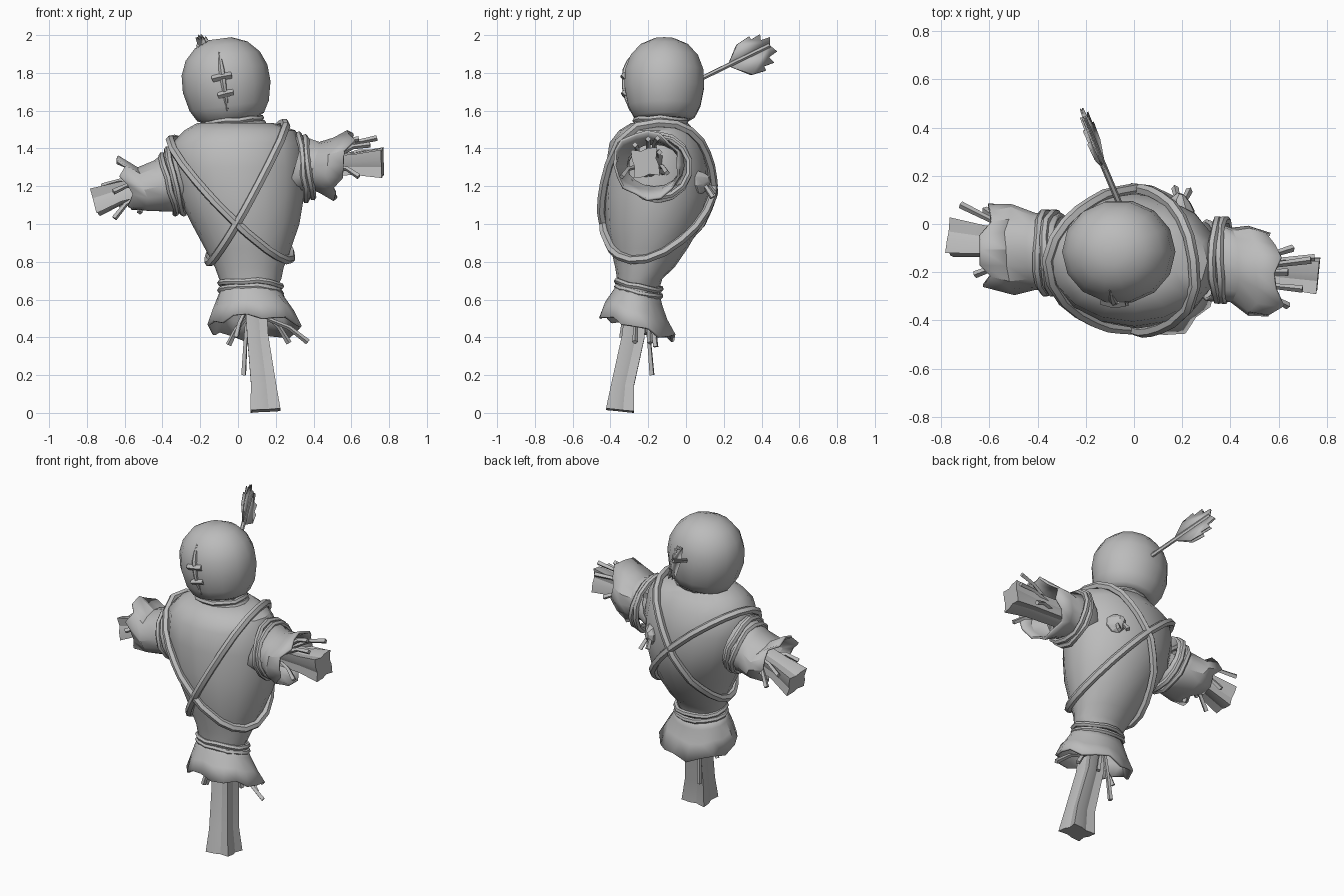
import bpy, bmesh, math, random
from mathutils import Vector
from mathutils.bvhtree import BVHTree

random.seed(11)
if "Cube" in bpy.data.objects:
    bpy.data.objects.remove(bpy.data.objects["Cube"])

grey = bpy.data.materials.new("plain grey")
grey.use_nodes = True
grey.diffuse_color = (0.5, 0.5, 0.5, 1)
grey.node_tree.nodes["Principled BSDF"].inputs["Base Color"].default_value = (0.5, 0.5, 0.5, 1)


def finish(ob, angle=40):
    ob.data.materials.append(grey)
    bpy.ops.object.select_all(action='DESELECT')
    ob.select_set(True)
    bpy.context.view_layer.objects.active = ob
    if ob.type == 'CURVE':
        bpy.ops.object.convert(target='MESH')
        ob = bpy.context.object
    bpy.ops.object.shade_smooth_by_angle(angle=math.radians(angle))
    return ob


def add_mesh(name, verts, faces):
    me = bpy.data.meshes.new(name)
    me.from_pydata(verts, [], faces)
    ob = bpy.data.objects.new(name, me)
    bpy.context.collection.objects.link(ob)
    return ob


def loft(name, rings, n=16, normal=(0, 0, 1), ragged=0, square=False, shell=0, angle=40):
    """Rings are (x, y, z, radius_a, radius_b), all facing along normal."""
    q = Vector((0, 0, 1)).rotation_difference(Vector(normal))
    verts, faces = [], []
    for k, (x, y, z, ra, rb) in enumerate(rings):
        fray = ragged * (k / (len(rings) - 1)) ** 2
        for i in range(n):
            a = math.tau * i / n + (math.pi / 4 if square else 0)
            s = 1 + fray * random.uniform(-1, 1)
            if square:
                s = 1 / max(abs(math.cos(a)), abs(math.sin(a)))
                s *= 0.84 if i % 3 == 2 else 1
            lift = fray * (0.22 * math.sin(2.1 * i) + 0.12 * random.uniform(-1, 1))
            off = Vector((ra * s * math.cos(a), rb * s * math.sin(a), lift))
            verts.append(Vector((x, y, z)) + q @ off)
    for k in range(len(rings) - 1):
        for i in range(n):
            j = (i + 1) % n
            faces.append((k*n + i, k*n + j, k*n + n + j, k*n + n + i))
    if not shell:
        faces.append(tuple(reversed(range(n))))
        faces.append(tuple(range(len(verts) - n, len(verts))))
    ob = add_mesh(name, verts, faces)
    bm = bmesh.new()
    bm.from_mesh(ob.data)
    bmesh.ops.recalc_face_normals(bm, faces=bm.faces)
    bm.to_mesh(ob.data)
    bm.free()
    if shell:
        mod = ob.modifiers.new("cloth", 'SOLIDIFY')
        mod.thickness = shell
        mod.offset = -1
    return finish(ob, angle)


def tube(name, pts, r, closed=False, radii=None, res=1):
    cu = bpy.data.curves.new(name, 'CURVE')
    cu.dimensions = '3D'
    cu.bevel_depth, cu.bevel_resolution, cu.use_fill_caps = r, res, True
    sp = cu.splines.new('POLY')
    sp.points.add(len(pts) - 1)
    for i, p in enumerate(pts):
        sp.points[i].co = (*p, 1)
        sp.points[i].radius = radii[i] if radii else 1
    sp.use_cyclic_u = closed
    ob = bpy.data.objects.new(name, cu)
    bpy.context.collection.objects.link(ob)
    finish(ob)


def band(name, c, ra, rb, normal, r):
    q = Vector((0, 0, 1)).rotation_difference(Vector(normal))
    angles = [math.tau * i / 14 for i in range(14)]
    tube(name, [Vector(c) + q @ Vector((ra * math.cos(a), rb * math.sin(a), random.uniform(-.006, .006)))
                for a in angles], r, True)


def surface(ob):
    me = ob.data
    return BVHTree.FromPolygons([v.co for v in me.vertices], [p.vertices for p in me.polygons])


# Body sack, its left shoulder a little higher
torso = loft("torso", [
    (.065, -.25, .66, .14, .11), (.065, -.245, .71, .165, .12), (.06, -.218, .77, .182, .157),
    (.053, -.195, .87, .228, .203), (.04, -.17, 1.0, .285, .255), (.015, -.152, 1.15, .335, .282),
    (0, -.15, 1.3, .355, .275), (-.005, -.155, 1.43, .342, .25), (.01, -.155, 1.495, .295, .2),
    (-.015, -.14, 1.535, .2, .15)])

# Head: a ball with a flat gathered underside, tilted to one side
tilt = Vector((-.13, 0, 1)).normalized()
centre = Vector((-.065, -.115, 1.765))
profile = [(-.215, .15), (-.2, .178), (-.14, .212), (-.04, .234), (.05, .229), (.125, .198), (.185, .14), (.218, .06)]
head = loft("head", [(*(centre + tilt * t), r, r * .925) for t, r in profile], 14, tilt)
loft("neck", [(-.03, -.13, 1.48, .14, .125), (-.04, -.12, 1.58, .13, .115)], 12, tilt)
for i, z in enumerate((1.515, 1.545)):
    band(f"neck_band_{i + 1}", (-.025, -.135, z), .158 - .01 * i, .135, (-.1, .03, 1), .017)

# Sewn slit on the face
skin = surface(head)


def on_face(x, z, out=0.0):
    hit = skin.ray_cast(Vector((x, -2, z)), Vector((0, 1, 0)))[0]
    return hit - Vector((0, out, 0))


tube("face_slit", [on_face(-.1 + .045 * t, 1.91 - .31 * t) for t in (0, .15, .3, .45, .6, .8, 1)],
     .014, radii=(.2, .8, 1.2, 1.2, 1, .8, .4))
for i, (x, z, w) in enumerate(((-.085, 1.78, .05), (-.065, 1.69, .04))):
    tube(f"face_stitch_{i + 1}", [on_face(x - w, z - .012, .002), on_face(x, z, .008),
                                  on_face(x + w, z + .008, .002)], .018, res=0)

# Crossed ropes wrapped round the body
hull = surface(torso)


def rope(name, c, u, v):
    c, u, v = Vector(c), Vector(u), Vector(v)
    pts = []
    for i in range(26):
        a = math.tau * i / 26
        d = (u * math.cos(a) + v * math.sin(a)).normalized()
        pts.append(hull.ray_cast(c, d)[0] + d * .02)
    tube(name, pts, .024, True)


rope("rope_right_shoulder", (-.03, -.18, 1.12), (-.33, .03, .325), (0, .4, .15))
rope("rope_left_shoulder", (.015, -.18, 1.11), (.215, .03, .395), (0, .4, .11))

# Skirt tied at the waist
loft("skirt", [(.067, -.25, .665, .155, .115), (.07, -.255, .61, .178, .138),
               (.08, -.265, .54, .212, .172), (.088, -.272, .458, .24, .21)],
     18, (0, .31, 1), .085, shell=.014, angle=30)
for i, z in enumerate((.645, .675)):
    band(f"waist_band_{i + 1}", (.067, -.25, z), .162, .12, (.05, .2, 1), .016)

# Sleeves and shoulder bands
loft("right_sleeve", [(-.3, -.12, 1.24, .175, .165), (-.41, -.115, 1.2, .14, .16),
                      (-.5, -.105, 1.18, .122, .185), (-.59, -.105, 1.21, .15, .175)],
     16, (-1, 0, -.28), .1, shell=.014, angle=30)
loft("left_sleeve", [(.3, -.15, 1.3, .17, .17), (.4, -.17, 1.31, .13, .155),
                     (.47, -.195, 1.31, .148, .185), (.55, -.205, 1.315, .19, .182)],
     16, (1, 0, -.28), .1, shell=.014, angle=30)
for i in range(2):
    band(f"right_shoulder_band_{i + 1}", (-.335 - .03 * i, -.12, 1.225 - .015 * i),
         .175 - .018 * i, .168, (-1, 0, -.25), .018)
    band(f"left_shoulder_band_{i + 1}", (.345 + .03 * i, -.15, 1.3),
         .175 - .015 * i, .17, (1, 0, .12), .018)

# Wooden posts
loft("leg_post", [(.145, -.35, .012, .08, .074), (.135, -.335, .15, .066, .06),
                  (.105, -.28, .4, .056, .06), (.09, -.26, .62, .056, .055)],
     12, (-.06, .1, 1), square=True, angle=25)
loft("right_arm_post", [(-.757, -.055, 1.115, .068, .075), (-.62, -.07, 1.165, .052, .06),
                        (-.25, -.12, 1.25, .05, .05)], 12, (-1, .1, -.28), square=True, angle=25)
loft("left_arm_post", [(.765, -.215, 1.325, .075, .07), (.62, -.205, 1.32, .055, .058),
                       (.25, -.16, 1.3, .05, .05)], 12, (1, -.1, .02), square=True, angle=25)

# Straw poking out of the openings: start and tip
straws = {
    "skirt_straw": [((.15, -.26, .5), (.37, -.27, .375)), ((.15, -.2, .52), (.27, -.19, .37)),
                    ((.04, -.27, .5), (-.05, -.25, .36)), ((.05, -.21, .52), (.03, -.18, .2)),
                    ((.1, -.18, .5), (.14, -.16, .35)), ((.03, -.32, .52), (-.01, -.34, .4))],
    "right_arm_straw": [((-.52, -.08, 1.15), (-.655, -.12, 1.03)), ((-.5, -.05, 1.15), (-.52, -.16, 1.06)),
                        ((-.5, -.03, 1.22), (-.72, .08, 1.2)), ((-.5, -.15, 1.2), (-.66, -.21, 1.17)),
                        ((-.5, -.03, 1.2), (-.62, .06, 1.09))],
    "left_arm_straw": [((.5, -.18, 1.36), (.735, -.15, 1.455)), ((.5, -.25, 1.35), (.7, -.27, 1.42)),
                       ((.5, -.27, 1.3), (.64, -.34, 1.25)), ((.5, -.15, 1.3), (.66, -.1, 1.27)),
                       ((.5, -.2, 1.38), (.64, -.2, 1.45)), ((.5, -.16, 1.34), (.75, -.14, 1.38))],
    "back_straw": [((.19, .06, 1.22), (.23, .14, 1.14)), ((.19, .06, 1.24), (.17, .15, 1.16))],
}
for name, group in straws.items():
    for i, (a, b) in enumerate(group):
        a, b = Vector(a), Vector(b)
        bend = a.lerp(b, .55) + Vector((0, 0, .02))
        tube(f"{name}_{i + 1}", [a, bend, b], .014, radii=(.8, .9, 1.1), res=0)

# Stuffing bulging through the back
loft("back_tuft", [(.2, .03, 1.22, .05, .06), (.2, .07, 1.22, .055, .065),
                   (.195, .1, 1.225, .042, .05), (.195, .125, 1.235, .015, .02)],
     8, (.3, 1, .1), angle=25)

# Arrow stuck in the back of the head
tail = Vector((-.21, .44, 1.945))
root = Vector((-.05, .06, 1.76))
axis = (tail - root).normalized()
tube("arrow_shaft", [root, tail], .013)
up = (Vector((0, 0, 1)) - axis * axis.z).normalized()
side = axis.cross(up)
vane = [(0, 0), (.1, .08), (.18, .09), (.18, .07), (.24, .075), (.23, .045), (.285, .038), (.265, 0)]
start = root + axis * .19
for i, (deg, size) in enumerate(((-16, 1), (-4, 1), (164, 1.25), (176, 1.25))):
    d = up * math.cos(math.radians(deg)) + side * math.sin(math.radians(deg))
    ob = add_mesh(f"arrow_feather_{i + 1}", [start + axis * a + d * o * size for a, o in vane],
                  [tuple(range(len(vane)))])
    mod = ob.modifiers.new("thickness", 'SOLIDIFY')
    mod.thickness, mod.offset = .006, 0
    finish(ob)
